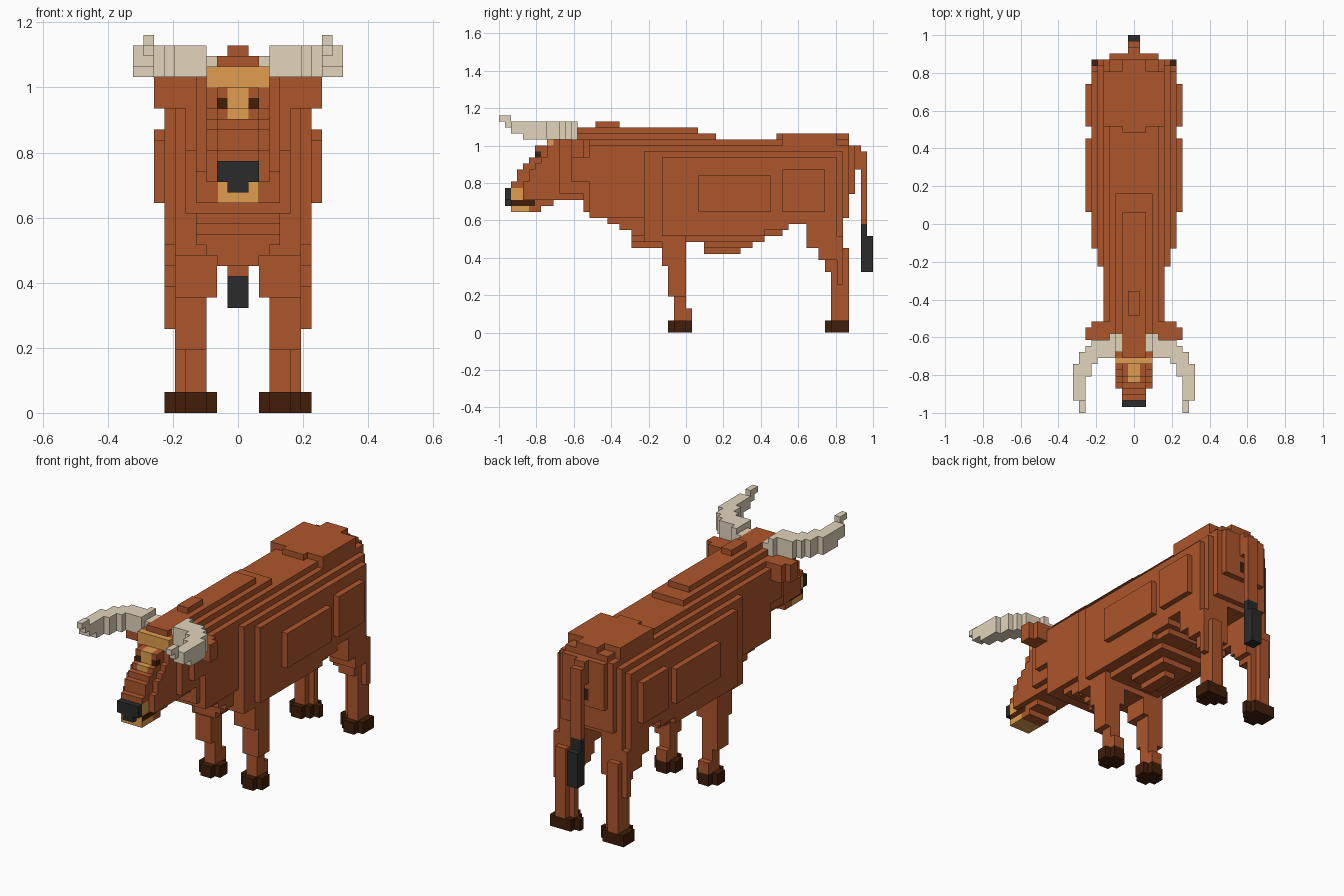
import bpy, bmesh

if "Cube" in bpy.data.objects:
    bpy.data.objects.remove(bpy.data.objects["Cube"])

V = 1 / 31          # voxel size: the animal is 62 voxels long
cells = {}          # (x, y, z) -> (part, material)


def material(name, rgb):
    m = bpy.data.materials.new(name)
    m.diffuse_color = (*rgb, 1)
    m.use_nodes = True
    m.node_tree.nodes["Principled BSDF"].inputs["Base Color"].default_value = m.diffuse_color
    return m


MATS = {
    "hide": material("brown hide", (0.42, 0.092, 0.025)),
    "tan": material("tan patch", (0.75, 0.34, 0.078)),
    "horn": material("pale horn", (0.76, 0.66, 0.50)),
    "black": material("soft black", (0.024, 0.024, 0.024)),
    "dark": material("dark brown", (0.053, 0.0125, 0.0025)),
}
ORDER = list(MATS)


def box(part, mat, x0, x1, y0, y1, z0, z1):
    """Fill a block of voxels and its mirror image across x = 0."""
    for x in range(x0, x1):
        for y in range(y0, y1):
            for z in range(z0, z1):
                cells[x, y, z] = cells[-1 - x, y, z] = (part, ORDER.index(mat))


def hide(part, *boxes):
    for b in boxes:
        box(part, "hide", *b)


# Torso: wider, shorter layers over a long core
hide("torso",
     (0, 4, -17, 27, 20, 32), (0, 5, -16, 27, 19, 31),
     (0, 6, -7, 26, 20, 30), (0, 6, -7, -1, 15, 20), (0, 5, -1, 13, 15, 20),
     (0, 6, 13, 16, 16, 20), (0, 6, 16, 26, 18, 20),
     (0, 7, -4, 13, 16, 29), (0, 7, 13, 17, 17, 29), (0, 7, 17, 25, 18, 29),
     (7, 8, 2, 14, 20, 26), (7, 8, 16, 23, 20, 27))
# Back ridge, hump and rump
hide("back_ridge", (0, 3, -18, 5, 32, 33), (0, 2, -18, 2, 33, 34), (0, 1, -15, -11, 34, 35))
hide("rump", (0, 2, 15, 27, 32, 33), (0, 5, 16, 25, 31, 33), (0, 4, 27, 28, 23, 31))
box("rump", "dark", 0, 1, 27, 28, 24, 26)
# Chest and belly
hide("chest", (0, 4, -13, -4, 18, 20), (0, 4, -11, -4, 17, 18), (0, 4, -9, -4, 16, 17),
     (0, 3, -9, 0, 15, 16), (0, 2, -9, 0, 14, 15))
hide("belly", (0, 3, 3, 11, 14, 15), (0, 1, 3, 9, 13, 14))

# Neck
hide("neck", (0, 3, -22, -16, 22, 33), (0, 2, -22, -18, 33, 34), (0, 4, -21, -15, 23, 32),
     (0, 3, -16, -13, 20, 22), (0, 5, -19, -16, 25, 31))

# Head: stepped slope from forehead to muzzle, with wider cheeks
for y, top, cheek in ((-29, 25, 0), (-28, 27, 0), (-27, 28, 25), (-26, 29, 27),
                      (-25, 31, 28), (-24, 31, 29), (-23, 33, 33)):
    low = 20 if y < -24 else 21
    hide("head", (0, 2, y, y + 1, low, top), (2, 3, y, y + 1, 22, cheek))
box("head", "tan", 0, 3, -23, -22, 31, 33)
box("head", "tan", 0, 1, -25, -22, 29, 31)
box("head", "tan", 0, 1, -26, -25, 28, 29)
box("head", "dark", 1, 2, -25, -24, 29, 30)     # eyes
# Muzzle (the mouth line is coloured on its side faces in skin)
box("muzzle", "tan", 0, 2, -29, -27, 22, 24)
box("muzzle", "tan", 0, 2, -29, -26, 20, 22)
hide("muzzle", (0, 2, -26, -25, 21, 22))
box("nose", "black", 0, 2, -30, -29, 22, 24)
box("nose", "black", 0, 1, -30, -29, 21, 22)

# Ears
hide("ears", (4, 7, -19, -16, 29, 32), (7, 8, -19, -17, 29, 32))

# Horns, curving out and then forward
for b in ((2, 3, -21, -18, 32, 34), (3, 4, -22, -18, 32, 35), (4, 7, -22, -19, 32, 35),
          (6, 8, -23, -20, 32, 35), (7, 9, -25, -21, 32, 35), (8, 10, -27, -23, 32, 35),
          (8, 10, -29, -27, 33, 35), (8, 9, -30, -29, 34, 36), (8, 9, -31, -30, 35, 36)):
    box("horns", "horn", *b)

# Front legs
hide("front_legs", (2, 6, -4, 0, 11, 16), (3, 6, -3, 0, 6, 11), (3, 5, -2, 0, 2, 6), (3, 5, 0, 1, 2, 4))
box("front_hooves", "dark", 2, 6, -2, 0, 0, 2)
box("front_hooves", "dark", 3, 5, -3, 1, 0, 2)
# Rear legs
hide("rear_legs", (2, 7, 20, 25, 14, 18), (2, 6, 25, 26, 11, 18), (2, 7, 22, 25, 12, 14), (2, 6, 23, 26, 11, 12),
     (3, 6, 23, 26, 10, 11), (4, 6, 24, 27, 2, 10), (3, 4, 25, 26, 2, 10),
     (4, 6, 26, 27, 10, 14), (6, 7, 25, 26, 8, 16))
box("rear_hooves", "dark", 3, 7, 24, 27, 0, 2)
box("rear_hooves", "dark", 4, 6, 23, 24, 0, 2)
box("rear_hooves", "dark", 2, 3, 25, 26, 0, 2)

# Tail with dark tuft
hide("tail", (0, 1, 28, 29, 27, 31), (0, 1, 29, 30, 18, 30))
box("tail", "black", 0, 1, 29, 30, 10, 18)
box("tail", "black", 0, 1, 30, 31, 10, 16)


def skin(part):
    """Make one object from the exposed voxel faces, merged into flat panels."""
    bm = bmesh.new()
    verts = {}

    def vert(p):
        if p not in verts:
            verts[p] = bm.verts.new([c * V for c in p])
        return verts[p]

    for cell, (name, mat) in cells.items():
        if name != part:
            continue
        for axis in range(3):
            for side in (0, 1):
                near = list(cell)
                near[axis] += 2 * side - 1
                if tuple(near) in cells:
                    continue
                u, w = (axis + 1) % 3, (axis + 2) % 3
                ring = []
                for du, dw in ((0, 0), (1, 0), (1, 1), (0, 1)):
                    p = list(cell)
                    p[axis] += side
                    p[u] += du
                    p[w] += dw
                    ring.append(vert(tuple(p)))
                face = bm.faces.new(ring if side else ring[::-1])
                mouth = part == "muzzle" and axis == 0 and cell[2] == 21
                face.material_index = ORDER.index("dark") if mouth else mat
    bmesh.ops.dissolve_limit(bm, angle_limit=0.01, verts=bm.verts[:], edges=bm.edges[:],
                             delimit={"MATERIAL"})
    mesh = bpy.data.meshes.new(part)
    bm.to_mesh(mesh)
    bm.free()
    for m in MATS.values():
        mesh.materials.append(m)
    bpy.context.collection.objects.link(bpy.data.objects.new(part, mesh))


for part in dict.fromkeys(name for name, _ in cells.values()):
    skin(part)
